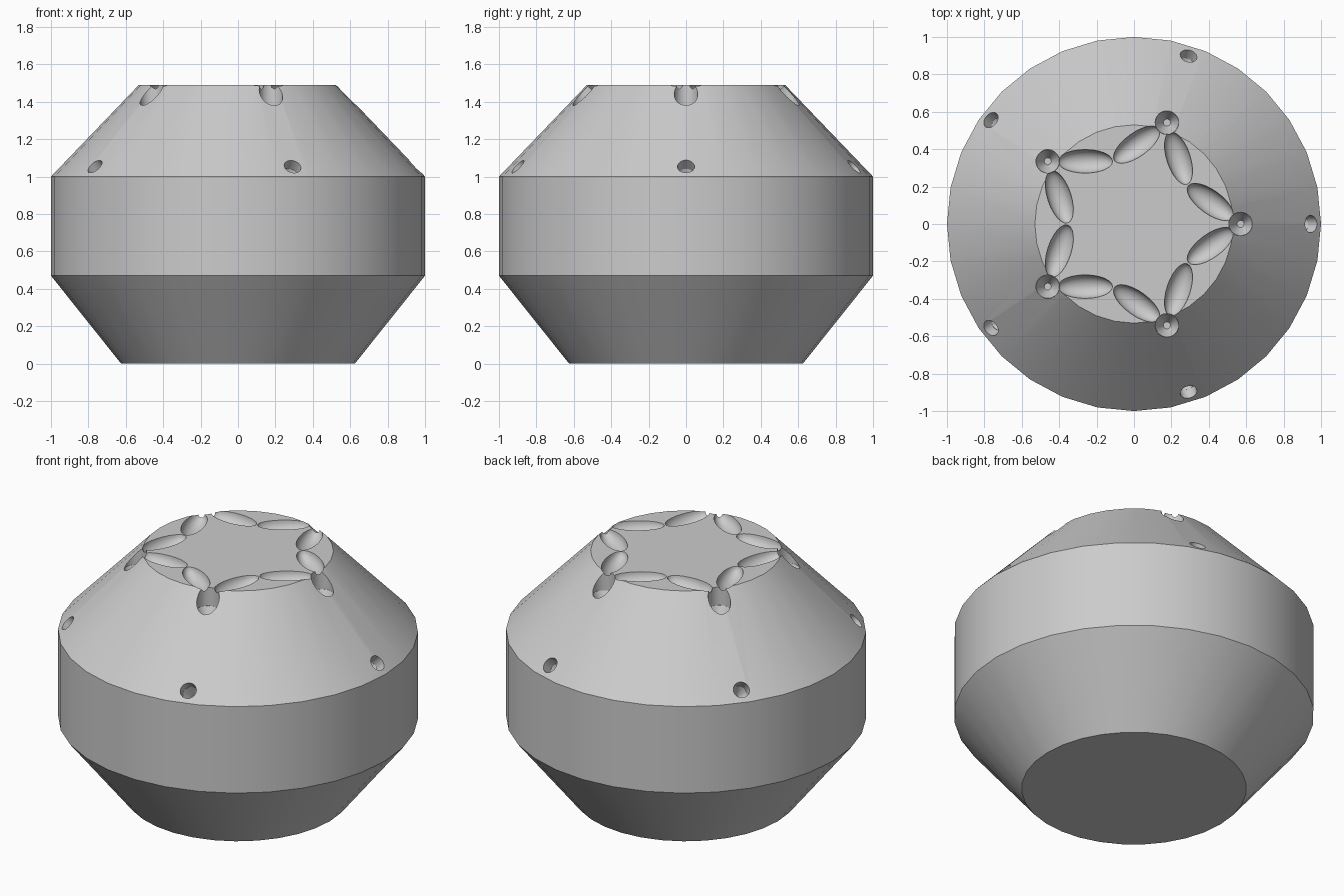
import bpy
import bmesh
from math import cos, sin, pi, radians
from mathutils import Matrix, Vector

cube = bpy.data.objects.get("Cube")
if cube:
    bpy.data.objects.remove(cube, do_unlink=True)

SIDES = 32
TOP = 1.49
PROFILE = [(0.625, 0), (1, 0.47), (1, 1), (0.53, TOP)]

grey = bpy.data.materials.new("plain grey")
grey.use_nodes = True
colour = (0.6, 0.6, 0.6, 1)
grey.diffuse_color = colour
grey.node_tree.nodes["Principled BSDF"].inputs["Base Color"].default_value = colour


def make_object(name, bm):
    mesh = bpy.data.meshes.new(name)
    bmesh.ops.recalc_face_normals(bm, faces=bm.faces)
    bm.to_mesh(mesh)
    bm.free()
    mesh.materials.append(grey)
    obj = bpy.data.objects.new(name, mesh)
    bpy.context.collection.objects.link(obj)
    return obj


def polar(radius, angle, z):
    return Vector((radius * cos(angle), radius * sin(angle), z))


# Body: turned profile with flat top and base
bm = bmesh.new()
rings = [[bm.verts.new(polar(r, 2 * pi * i / SIDES, z)) for i in range(SIDES)]
         for r, z in PROFILE]
for low, high in zip(rings, rings[1:]):
    for i in range(SIDES):
        j = (i + 1) % SIDES
        bm.faces.new((low[i], low[j], high[j], high[i]))
bm.faces.new(rings[0][::-1])
bm.faces.new(rings[-1])
body = make_object("body", bm)


def add_groove(bm, corner, heading):
    # Long rounded scoop running inward from a star point
    centre = corner + polar(0.2, heading, 0)
    centre.z = TOP
    matrix = (Matrix.Translation(centre) @ Matrix.Rotation(heading, 4, 'Z')
              @ Matrix.Diagonal((0.147, 0.063, 0.063, 1)))
    bmesh.ops.create_uvsphere(bm, u_segments=24, v_segments=16, radius=1, matrix=matrix)


def add_drill(bm, centre, radius, depth, tilt, angle):
    matrix = (Matrix.Translation(centre) @ Matrix.Rotation(angle, 4, 'Z')
              @ Matrix.Rotation(tilt, 4, 'Y'))
    bmesh.ops.create_cone(bm, cap_ends=True, segments=24, radius1=radius * 0.3,
                          radius2=radius, depth=depth * 0.4,
                          matrix=matrix @ Matrix.Translation((0, 0, -depth * 0.2)))
    bmesh.ops.create_cone(bm, cap_ends=True, segments=24, radius1=radius,
                          radius2=radius, depth=depth,
                          matrix=matrix @ Matrix.Translation((0, 0, depth * 0.49)))


# Cutters: star of grooves, holes at its points, small holes near the rim
grooves, holes = bmesh.new(), bmesh.new()
for i in range(5):
    angle = radians(72 * i)
    corner = polar(0.57, angle, 1.38)
    add_drill(holes, corner, 0.063, 0.2, 0, angle)
    add_drill(holes, polar(0.9, angle, 1.01), 0.046, 0.16, radians(46), angle)
    for turn in (-144, 144):
        add_groove(grooves, corner, angle + radians(turn))

cutters = [make_object("groove_cutter", grooves), make_object("hole_cutter", holes)]
for cutter in cutters:
    cutter.hide_render = True
    mod = body.modifiers.new(cutter.name, 'BOOLEAN')
    mod.operation = 'DIFFERENCE'
    mod.solver = 'EXACT'
    mod.use_self = True
    mod.object = cutter

bpy.ops.object.select_all(action='DESELECT')
body.select_set(True)
bpy.context.view_layer.objects.active = body
for mod in list(body.modifiers):
    bpy.ops.object.modifier_apply(modifier=mod.name)
for cutter in cutters:
    bpy.data.objects.remove(cutter, do_unlink=True)
bpy.ops.object.shade_smooth_by_angle(angle=radians(30))
